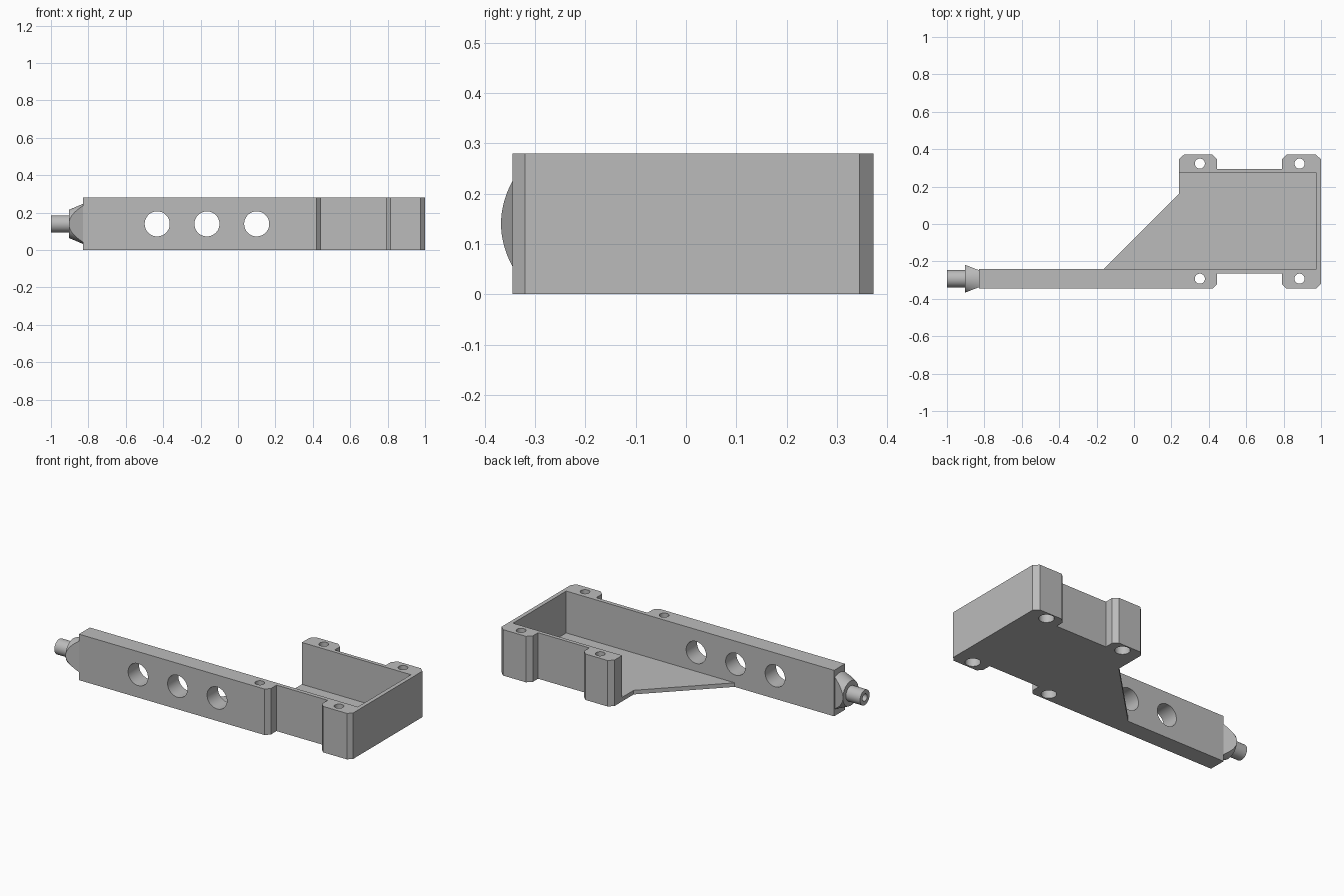
import bpy, math
import bmesh
from mathutils import Matrix

default = bpy.data.objects.get("Cube")
if default:
    bpy.data.objects.remove(default, do_unlink=True)

HEIGHT, FLOOR = 0.28, 0.025
MID_Y, MID_Z = -0.2925, 0.14

grey = bpy.data.materials.new("plain grey")
grey.use_nodes = True
GREY = (0.5, 0.5, 0.5, 1)
grey.diffuse_color = GREY
grey.node_tree.nodes["Principled BSDF"].inputs["Base Color"].default_value = GREY


def finish(name, bm):
    bmesh.ops.recalc_face_normals(bm, faces=bm.faces)
    mesh = bpy.data.meshes.new(name)
    bm.to_mesh(mesh)
    bm.free()
    mesh.materials.append(grey)
    obj = bpy.data.objects.new(name, mesh)
    bpy.context.collection.objects.link(obj)
    return obj


def prism(name, outline, z0, z1):
    bm = bmesh.new()
    face = bm.faces.new([bm.verts.new((x, y, z0)) for x, y in outline])
    geom = bmesh.ops.extrude_face_region(bm, geom=[face])["geom"]
    top = [v for v in geom if isinstance(v, bmesh.types.BMVert)]
    bmesh.ops.translate(bm, verts=top, vec=(0, 0, z1 - z0))
    return finish(name, bm)


def cylinder(name, centre, axis, r1, r2, length, sides=48):
    bm = bmesh.new()
    turn = {"X": Matrix.Rotation(math.pi / 2, 4, "Y"),
            "Y": Matrix.Rotation(math.pi / 2, 4, "X"),
            "Z": Matrix()}[axis]
    bmesh.ops.create_cone(bm, cap_ends=True, segments=sides, radius1=r1,
                          radius2=r2, depth=length,
                          matrix=Matrix.Translation(centre) @ turn)
    return finish(name, bm)


def activate(obj):
    bpy.ops.object.select_all(action="DESELECT")
    obj.select_set(True)
    bpy.context.view_layer.objects.active = obj


def combine(target, tool, operation="DIFFERENCE"):
    activate(target)
    mod = target.modifiers.new("cut", "BOOLEAN")
    mod.operation, mod.solver, mod.object = operation, "EXACT", tool
    bpy.ops.object.modifier_apply(modifier=mod.name)
    bpy.data.objects.remove(tool, do_unlink=True)


# Arm, tray and chamfered screw lugs share one outline
body = prism("arm_and_tray", [
    (-0.83, -0.345), (0.42, -0.345), (0.445, -0.32), (0.445, -0.265),
    (0.79, -0.265), (0.79, -0.32), (0.815, -0.345), (0.975, -0.345),
    (1, -0.32), (1, 0.345), (0.972, 0.372), (0.818, 0.372), (0.79, 0.345),
    (0.79, 0.295), (0.445, 0.295), (0.445, 0.345), (0.417, 0.372),
    (0.268, 0.372), (0.24, 0.345), (0.24, 0.16), (-0.16, -0.24),
    (-0.83, -0.24)], 0, HEIGHT)

# Open tray interior above the thin floor
combine(body, prism("pocket", [(-0.2, -0.24), (0.975, -0.24), (0.975, 0.272),
                               (0.1, 0.272)], FLOOR, 0.5))

# Three lightening holes through the arm
for x in (-0.432, -0.166, 0.1):
    combine(body, cylinder("arm_hole", (x, MID_Y, MID_Z), "Y", 0.067, 0.067, 0.3))

# Screw holes with wider recesses underneath
for x in (0.352, 0.885):
    for y in (MID_Y, 0.323):
        combine(body, cylinder("screw_hole", (x, y, MID_Z), "Z", 0.027, 0.027, 0.5, 32))
        combine(body, cylinder("screw_recess", (x, y, 0), "Z", 0.042, 0.042, 0.2, 32))

# Nozzle collar: flaring cone trimmed by two slanted flats
collar = cylinder("nozzle_collar", (-0.867, MID_Y, MID_Z), "X", 0.075, 0.107, 0.075)
flats = prism("collar_flats", [(-0.91, MID_Y - 0.077), (-0.82, MID_Y - 0.042),
                               (-0.82, MID_Y + 0.042), (-0.91, MID_Y + 0.077)], -0.2, 0.5)
combine(collar, flats, "INTERSECT")

# Hollow nozzle tube
tube = cylinder("nozzle_tube", (-0.95, MID_Y, MID_Z), "X", 0.046, 0.046, 0.1)
combine(tube, cylinder("bore", (-0.99, MID_Y, MID_Z), "X", 0.022, 0.022, 0.16, 32))

for obj in (body, collar, tube):
    activate(obj)
    bpy.ops.object.shade_smooth_by_angle(angle=math.radians(25))
